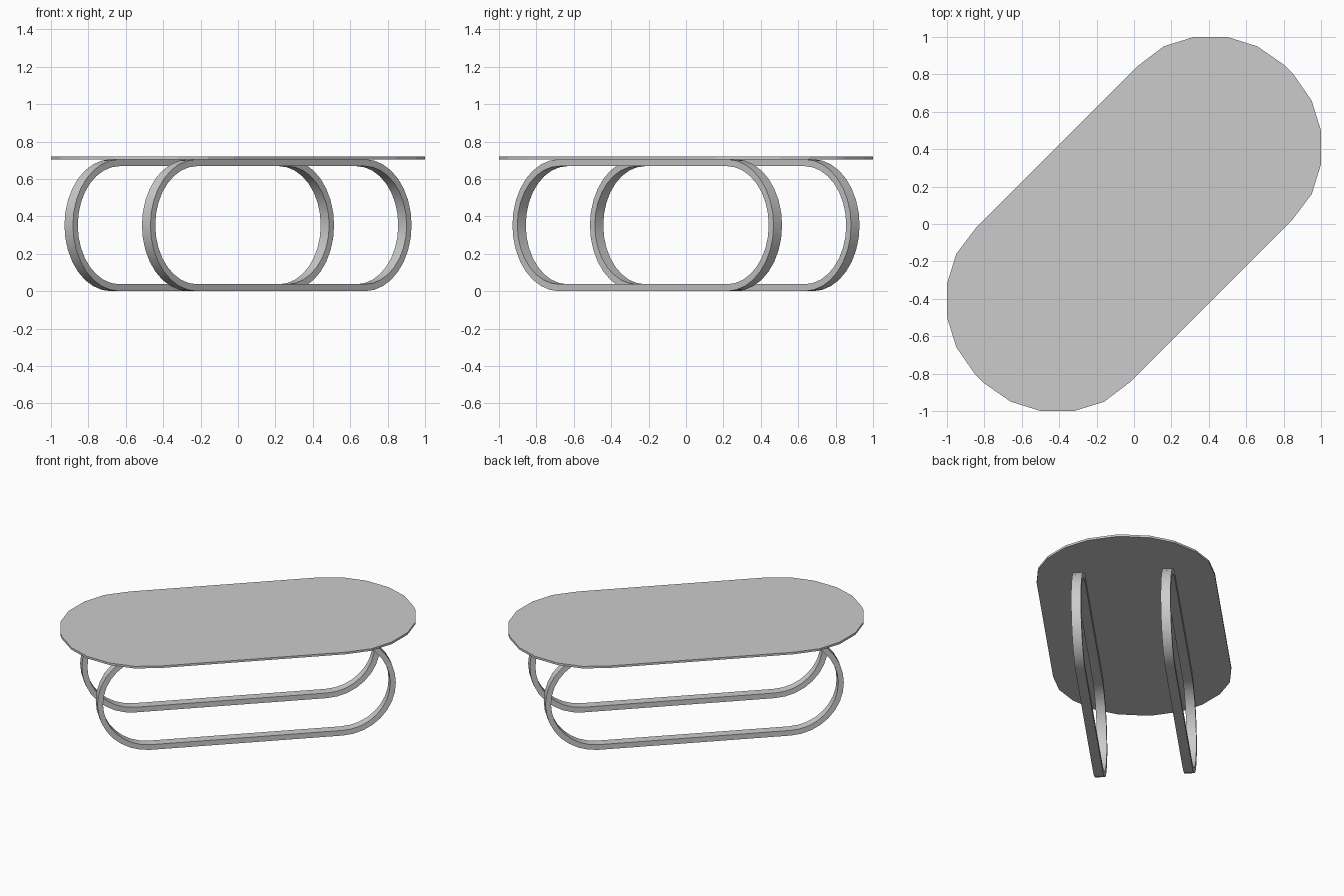
import bpy, bmesh, math
from mathutils import Matrix

if "Cube" in bpy.data.objects:
    bpy.data.objects.remove(bpy.data.objects["Cube"])

TURN = Matrix.Rotation(math.radians(45), 4, 'Z')  # table runs along the diagonal


def finish(name, bm, matrix):
    bmesh.ops.transform(bm, matrix=matrix, verts=bm.verts)
    bmesh.ops.recalc_face_normals(bm, faces=bm.faces)
    mesh = bpy.data.meshes.new(name)
    bm.to_mesh(mesh)
    bm.free()
    obj = bpy.data.objects.new(name, mesh)
    bpy.context.collection.objects.link(obj)
    return obj


# Table top: one quarter of the outline, mirrored to all four corners
quarter = [(0.612, 0.583), (0.785, 0.559), (0.933, 0.481),
           (1.06, 0.354), (1.138, 0.205), (1.17, 0.028)]
half = quarter + [(u, -v) for u, v in reversed(quarter)]
outline = half + [(-u, -v) for u, v in half]
bm = bmesh.new()
face = bm.faces.new([bm.verts.new((u, v, 0.705)) for u, v in outline])
ext = bmesh.ops.extrude_face_region(bm, geom=[face])
top_verts = [g for g in ext['geom'] if isinstance(g, bmesh.types.BMVert)]
bmesh.ops.translate(bm, verts=top_verts, vec=(0, 0, 0.015))
finish("table_top", bm, TURN)


# Legs: upright flat-bar loops, each a stadium swept with a rectangular section
def leg_loop(name, offset, radius=0.3525, straight=0.635, width=0.064, thick=0.037, steps=16):
    bm = bmesh.new()
    rings = []
    for side in (1, -1):
        for i in range(steps + 1):
            a = side * math.pi / 2 - math.pi * i / steps
            if side < 0:
                a = -math.pi / 2 - math.pi * i / steps
            ring = []
            for r, y in ((radius, -1), (radius, 1), (radius - thick, 1), (radius - thick, -1)):
                ring.append(bm.verts.new((side * straight + r * math.cos(a),
                                          offset + y * width / 2,
                                          radius + r * math.sin(a))))
            rings.append(ring)
    for n, ring in enumerate(rings):
        nxt = rings[(n + 1) % len(rings)]
        for k in range(4):
            j = (k + 1) % 4
            bm.faces.new((ring[k], ring[j], nxt[j], nxt[k]))
    obj = finish(name, bm, TURN)
    bpy.ops.object.select_all(action='DESELECT')
    obj.select_set(True)
    bpy.context.view_layer.objects.active = obj
    bpy.ops.object.shade_smooth_by_angle(angle=math.radians(30))


leg_loop("front_leg_loop", -0.293)
leg_loop("back_leg_loop", 0.293)
